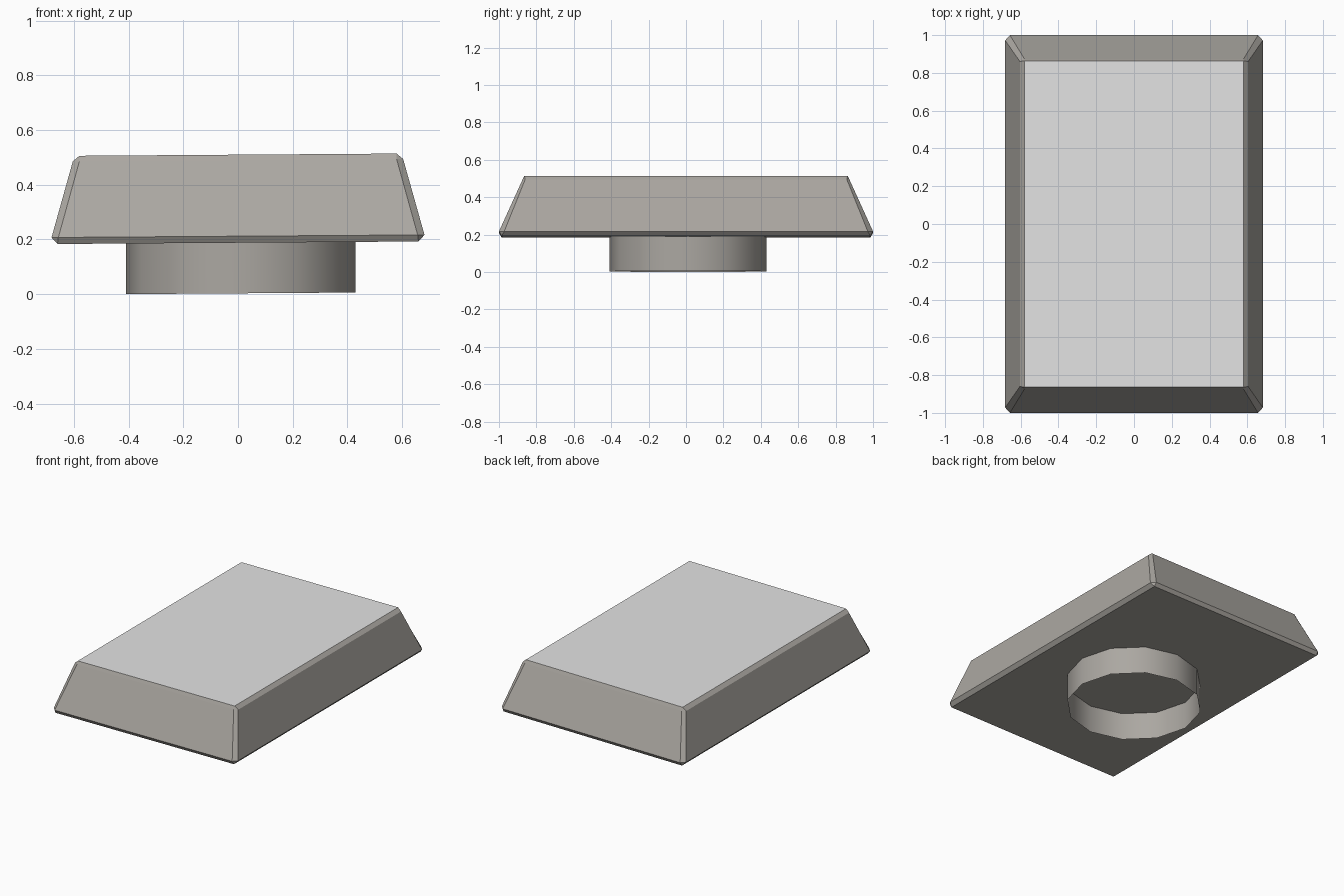
import bpy, bmesh, math

if "Cube" in bpy.data.objects:
    bpy.data.objects.remove(bpy.data.objects["Cube"])

TILT = 0.007  # the whole piece leans very slightly up towards +x


def material(name, rgb):
    m = bpy.data.materials.new(name)
    m.diffuse_color = (*rgb, 1.0)
    m.use_nodes = True
    m.node_tree.nodes["Principled BSDF"].inputs["Base Color"].default_value = m.diffuse_color
    return m


def finish(bm, name, mats):
    for v in bm.verts:
        v.co.z += TILT * v.co.x
    me = bpy.data.meshes.new(name)
    bm.to_mesh(me)
    bm.free()
    for m in mats:
        me.materials.append(m)
    ob = bpy.data.objects.new(name, me)
    bpy.context.collection.objects.link(ob)
    return ob


warm_grey = material("warm grey", (0.41, 0.39, 0.36))
light_grey = material("light grey", (0.77, 0.77, 0.77))

# Key body: sloped block with chamfered edges, built from stacked outlines.
# Each level: z, x and y of the side corner, x and y of the end corner
levels = [
    (0.188, 0.660, 0.985, 0.660, 0.985),
    (0.212, 0.682, 0.972, 0.657, 1.000),
    (0.490, 0.604, 0.860, 0.580, 0.874),
    (0.510, 0.580, 0.864, 0.580, 0.864),
]
bm = bmesh.new()
rings = []
for z, ax, ay, bx, by in levels:
    pts = [(ax, ay), (bx, by), (-bx, by), (-ax, ay),
           (-ax, -ay), (-bx, -by), (bx, -by), (ax, -ay)]
    rings.append([bm.verts.new((x, y, z)) for x, y in pts])
for lo, hi in zip(rings, rings[1:]):
    for i in range(8):
        j = (i + 1) % 8
        bm.faces.new((lo[i], lo[j], hi[j], hi[i]))
bm.faces.new(rings[0][::-1])
bm.faces.new(rings[-1])
bmesh.ops.remove_doubles(bm, verts=bm.verts, dist=0.0005)
bmesh.ops.recalc_face_normals(bm, faces=bm.faces)
for f in bm.faces:  # light top panel
    f.material_index = 1 if f.normal.z > 0.95 else 0
finish(bm, "sloped_body", [warm_grey, light_grey])

# Thin open collar underneath
SIDES = 12
bm = bmesh.new()
loops = []
for z in (0.003, 0.19):
    loops.append([bm.verts.new((0.01 + 0.42 * math.cos(2 * math.pi * i / SIDES),
                                0.01 + 0.42 * math.sin(2 * math.pi * i / SIDES), z))
                  for i in range(SIDES)])
for i in range(SIDES):
    j = (i + 1) % SIDES
    f = bm.faces.new((loops[0][i], loops[0][j], loops[1][j], loops[1][i]))
    f.smooth = True
finish(bm, "round_collar", [warm_grey])
